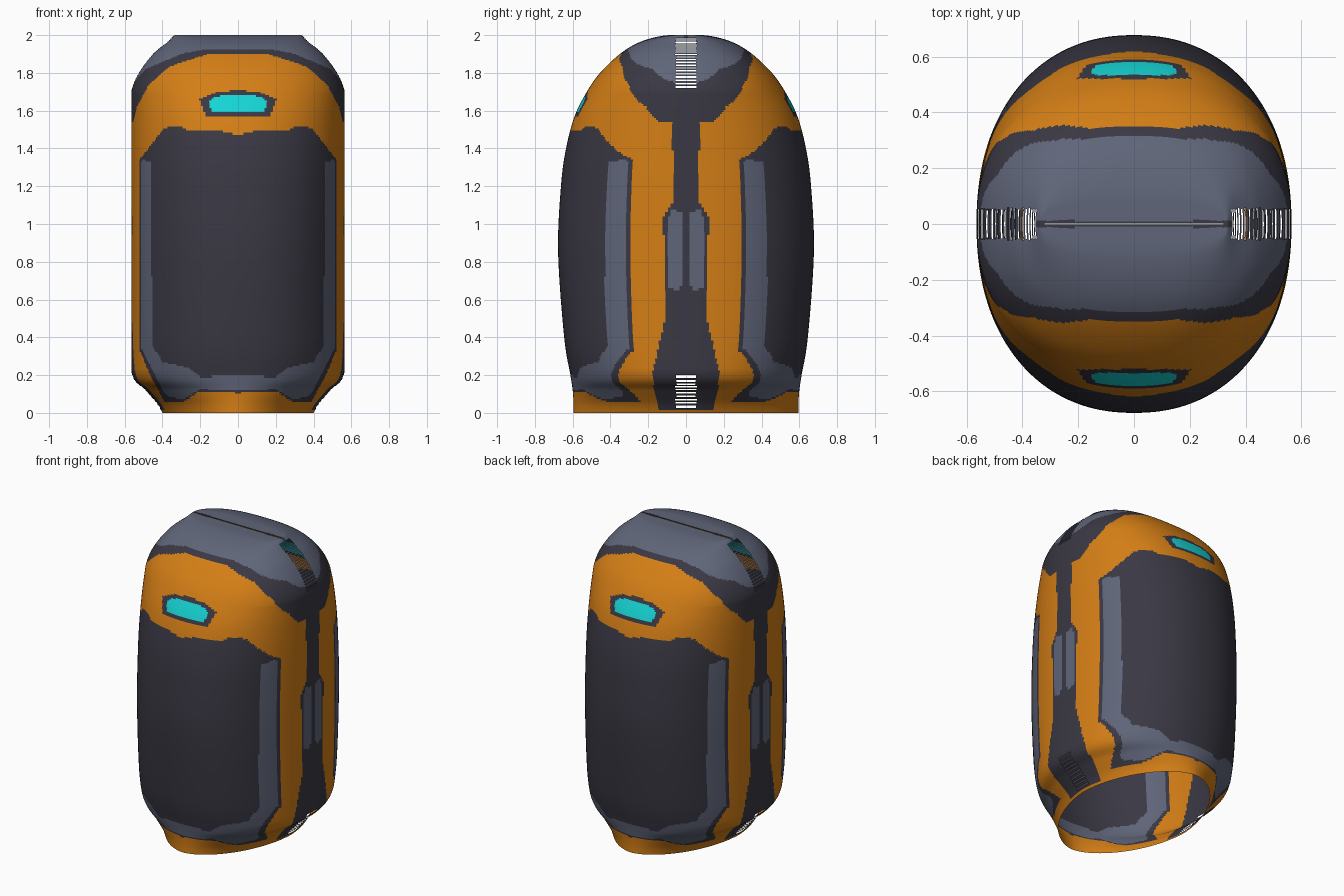
import bpy, bmesh, math

cube = bpy.data.objects.get("Cube")
if cube:
    bpy.data.objects.remove(cube, do_unlink=True)


def material(name, rgb):
    m = bpy.data.materials.new(name)
    m.use_nodes = True
    m.diffuse_color = (*rgb, 1)
    m.node_tree.nodes["Principled BSDF"].inputs["Base Color"].default_value = (*rgb, 1)
    return m


mats = [material("orange", (0.66, 0.21, 0.008)),
        material("charcoal", (0.042, 0.039, 0.056)),
        material("slate_grey", (0.115, 0.13, 0.19)),
        material("cyan", (0.008, 0.66, 0.66))]
ORANGE, DARK, GREY, CYAN = range(4)

# Shell profile: height, half width, half depth, roundness exponent
profile = [(0, .40, .595, 1.75), (.05, .43, .595, 1.8), (.12, .49, .6, 1.95),
           (.2, .56, .612, 2.1), (.4, .565, .645, 2.2), (.85, .565, .677, 2.2),
           (1.2, .565, .662, 2.2), (1.4, .565, .635, 2.2), (1.57, .565, .59, 2.2),
           (1.7, .565, .525, 2.25), (1.8, .525, .455, 2.4), (1.9, .45, .35, 2.6),
           (1.963, .375, .245, 2.7), (1.997, .34, .12, 2.8), (2, .335, .002, 2.8)]

# Painted regions seen from front and back: (|x|, z) outlines
cap_dark = [(0, 1.9), (.16, 1.9), (.36, 1.835), (.47, 1.74), (.535, 1.62),
            (.555, 1.54), (.6, 1.51), (.6, 2.1), (0, 2.1)]
cap_grey = [(0, 1.925), (.175, 1.925), (.3, 1.9), (.49, 1.82), (.6, 1.69),
            (.6, 2.1), (0, 2.1)]
panel = [(0, 1.47), (.12, 1.5), (.27, 1.495), (.31, 1.52), (.39, 1.51), (.52, 1.34),
         (.52, .33), (.47, .21), (.39, .06), (.29, .06), (.2, .115), (0, .105)]
frame = [(.46, 1.33), (.505, 1.34), (.515, 1.32), (.515, .35), (.455, .23), (.38, .09),
         (.29, .07), (.2, .125), (0, .12), (0, .2), (.2, .19), (.27, .24),
         (.4, .27), (.455, .36)]
eye_rim = [(0, 1.71), (.13, 1.695), (.205, 1.66), (.17, 1.57), (.1, 1.565), (0, 1.575)]
eye = [(0, 1.685), (.12, 1.675), (.155, 1.645), (.14, 1.595), (0, 1.59)]

# Painted regions on the sides: (|y|, z) outlines
spine = [(0, 1.56), (.07, 1.54), (.07, 1.12), (.12, 1.04), (.11, .5), (.18, .2),
         (.15, .02), (0, .02)]
plate = [(.025, .67), (.04, .65), (.09, .66), (.1, .72), (.1, 1.02), (.07, 1.08),
         (.025, 1.06)]

front_paint = [(cap_dark, DARK), (cap_grey, GREY), (panel, DARK), (frame, GREY),
               (eye_rim, DARK), (eye, CYAN)]
side_paint = [(spine, DARK), (plate, GREY)]


def inside(u, v, poly):
    hit = False
    for (ax, ay), (bx, by) in zip(poly, poly[1:] + poly[:1]):
        if (ay > v) != (by > v) and u < ax + (v - ay) * (bx - ax) / (by - ay):
            hit = not hit
    return hit


def paint(c):
    x, y, z = abs(c.x), abs(c.y), c.z
    if z > 1.985 and y < .012:          # seam along the crown
        return DARK
    colour = ORANGE
    for poly, index in front_paint:
        if inside(x, z, poly):
            colour = index
    if x > .35:
        for poly, index in side_paint:
            if inside(y, z, poly):
                colour = index
    return colour


def smooth_rows(keys, step):
    """Catmull-Rom interpolation of the profile in even steps."""
    pts = [keys[0]] + keys + [keys[-1]]
    rows = []
    for a, b, c, d in zip(pts, pts[1:], pts[2:], pts[3:]):
        n = max(3, round(math.dist(b[:3], c[:3]) / step))
        for i in range(n):
            t = i / n
            rows.append([.5 * (2*q + (r-p)*t + (2*p - 5*q + 4*r - s)*t*t
                               + (3*q - p - 3*r + s)*t**3)
                         for p, q, r, s in zip(a, b, c, d)])
    return rows + [list(keys[-1])]


def spow(v, e):
    return math.copysign(abs(v) ** e, v)


# Body shell: lofted rounded sections, open at the bottom
COLS = 320
bm = bmesh.new()
rings = []
for z, w, d, p in smooth_rows(profile, .0115):
    z, w = min(z, 2), min(w, .565)
    ring = []
    for j in range(COLS):
        a = 2 * math.pi * j / COLS
        ring.append(bm.verts.new((w * spow(math.cos(a), 2 / p),
                                  d * spow(math.sin(a), 2 / p), z)))
    rings.append(ring)

for k, (lo, hi) in enumerate(zip(rings, rings[1:])):
    z = (lo[0].co.z + hi[0].co.z) / 2
    slit = k % 2 and (.02 < z < .2 or 1.72 < z < 1.985)
    for j in range(COLS):
        n = (j + 1) % COLS
        quad = (lo[j], lo[n], hi[n], hi[j])
        centre = sum((v.co for v in quad[1:]), quad[0].co.copy()) / 4
        # narrow vent slits along the side seams
        if slit and abs(centre.y) < .055:
            continue
        face = bm.faces.new(quad)
        face.smooth = True
        face.material_index = paint(centre)

bmesh.ops.remove_doubles(bm, verts=bm.verts, dist=.00005)
mesh = bpy.data.meshes.new("body_shell")
bm.to_mesh(mesh)
bm.free()
for m in mats:
    mesh.materials.append(m)
body = bpy.data.objects.new("body_shell", mesh)
bpy.context.collection.objects.link(body)
